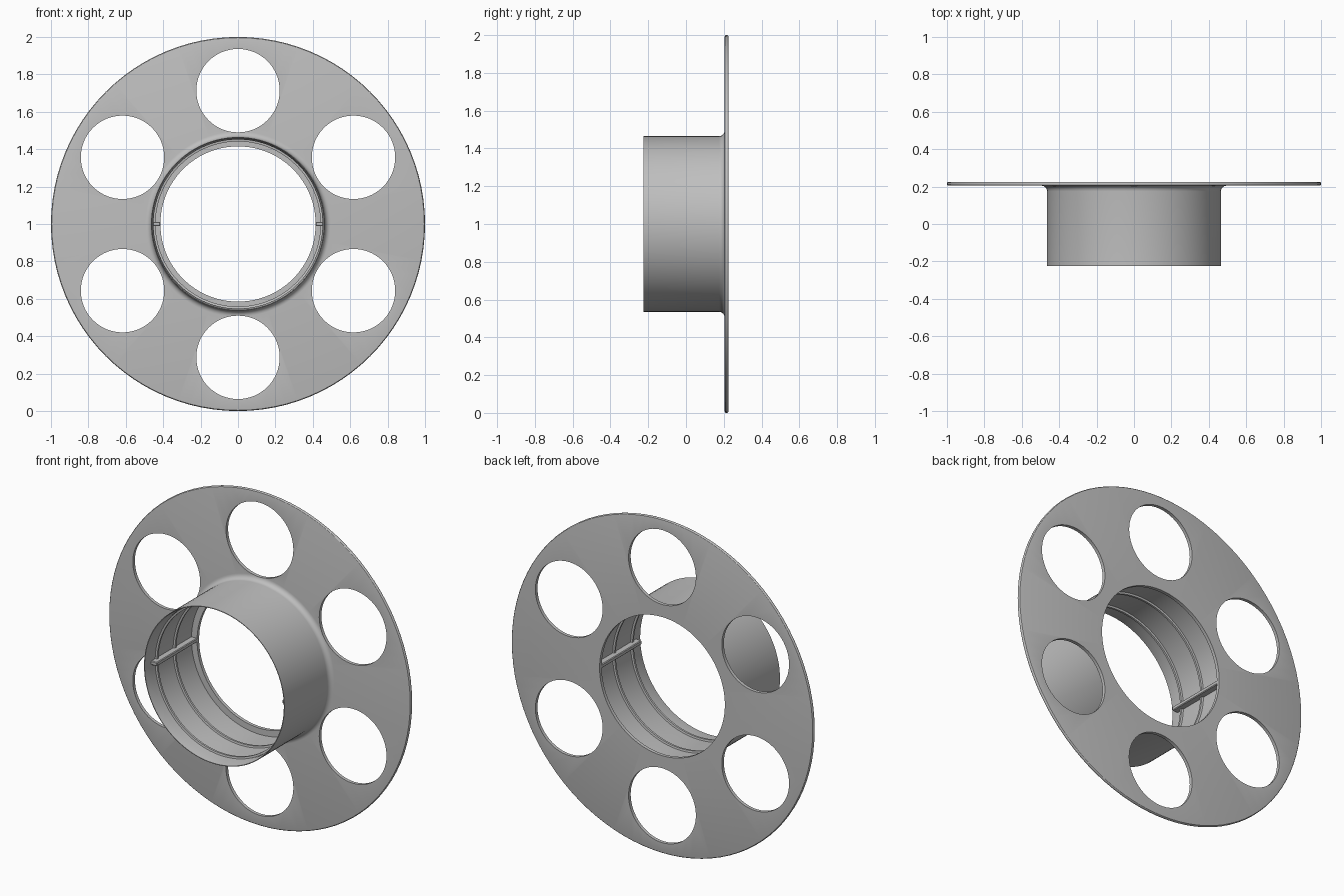
import bpy
import bmesh
from math import sin, cos, pi, radians
from mathutils import Matrix, Vector

if "Cube" in bpy.data.objects:
    bpy.data.objects.remove(bpy.data.objects["Cube"])

CENTRE_Z = 1.0
SEGMENTS = 96

grey = bpy.data.materials.new("plain_grey")
grey.use_nodes = True
colour = (0.52, 0.52, 0.52, 1)
grey.diffuse_color = colour
grey.node_tree.nodes["Principled BSDF"].inputs["Base Color"].default_value = colour


def finish(bm, name):
    """Turn a bmesh into a linked, coloured object."""
    bmesh.ops.recalc_face_normals(bm, faces=bm.faces)
    mesh = bpy.data.meshes.new(name)
    bm.to_mesh(mesh)
    bm.free()
    mesh.materials.append(grey)
    obj = bpy.data.objects.new(name, mesh)
    bpy.context.collection.objects.link(obj)
    return obj


def lathe(name, profile):
    """Revolve a closed (radius, y) profile around the hub axis."""
    bm = bmesh.new()
    rings = []
    for i in range(SEGMENTS):
        a = 2 * pi * i / SEGMENTS
        rings.append([bm.verts.new((r * cos(a), y, CENTRE_Z + r * sin(a)))
                      for r, y in profile])
    n = len(profile)
    for i, ring in enumerate(rings):
        after = rings[(i + 1) % SEGMENTS]
        for j in range(n):
            k = (j + 1) % n
            bm.faces.new((ring[j], ring[k], after[k], after[j]))
    return finish(bm, name)


def arc(r, y, radius, start, end, steps=6):
    """Points of a circular arc in the profile plane."""
    angles = [radians(start + (end - start) * i / steps) for i in range(steps + 1)]
    return [(r + radius * cos(a), y + radius * sin(a)) for a in angles]


def activate(obj):
    bpy.ops.object.select_all(action='DESELECT')
    obj.select_set(True)
    bpy.context.view_layer.objects.active = obj


# Flanged sleeve: thin tube, fillet, round-edged disc and inner lip
profile = [(0.465, -0.225)]
profile += arc(0.495, 0.175, 0.03, 180, 90)
profile += arc(0.992, 0.213, 0.008, -90, 0, 3)
profile += arc(0.992, 0.217, 0.008, 0, 90, 3)
profile += [(0.415, 0.225), (0.415, 0.205), (0.452, 0.205),
            (0.452, -0.17), (0.461, -0.225)]
sleeve = lathe("flanged_sleeve", profile)

# Six round holes through the disc
bm = bmesh.new()
for i in range(6):
    a = radians(90 + 60 * i)
    place = Matrix.Translation((0.713 * cos(a), 0.215, CENTRE_Z + 0.713 * sin(a)))
    bmesh.ops.create_cone(bm, cap_ends=True, segments=64, radius1=0.223,
                          radius2=0.223, depth=0.1,
                          matrix=place @ Matrix.Rotation(pi / 2, 4, 'X'))
cutter = finish(bm, "hole_cutter")
cutter.hide_render = True
cut = sleeve.modifiers.new("holes", 'BOOLEAN')
cut.operation = 'DIFFERENCE'
cut.solver = 'EXACT'
cut.object = cutter
activate(sleeve)
bpy.ops.object.modifier_apply(modifier=cut.name)
bpy.data.objects.remove(cutter)

# Two raised rings inside the tube
parts = [sleeve]
for name, y in (("front_inner_ring", -0.13), ("rear_inner_ring", 0.04)):
    parts.append(lathe(name, [(0.455, y - 0.009), (0.455, y + 0.009),
                              (0.441, y + 0.006), (0.441, y - 0.006)]))

# Smooth round surfaces, crisp edges
for part in parts:
    activate(part)
    bpy.ops.object.shade_smooth_by_angle(angle=radians(30))

# Straight key bars along both sides of the bore
for side, name in ((1, "left_key_bar"), (-1, "right_key_bar")):
    bm = bmesh.new()
    bmesh.ops.create_cube(bm, size=1, matrix=Matrix.LocRotScale(
        Vector((side * 0.437, 0.02, CENTRE_Z)), None, Vector((0.044, 0.39, 0.024))))
    bmesh.ops.bevel(bm, geom=bm.edges[:], offset=0.004, segments=1, affect='EDGES')
    finish(bm, name)
